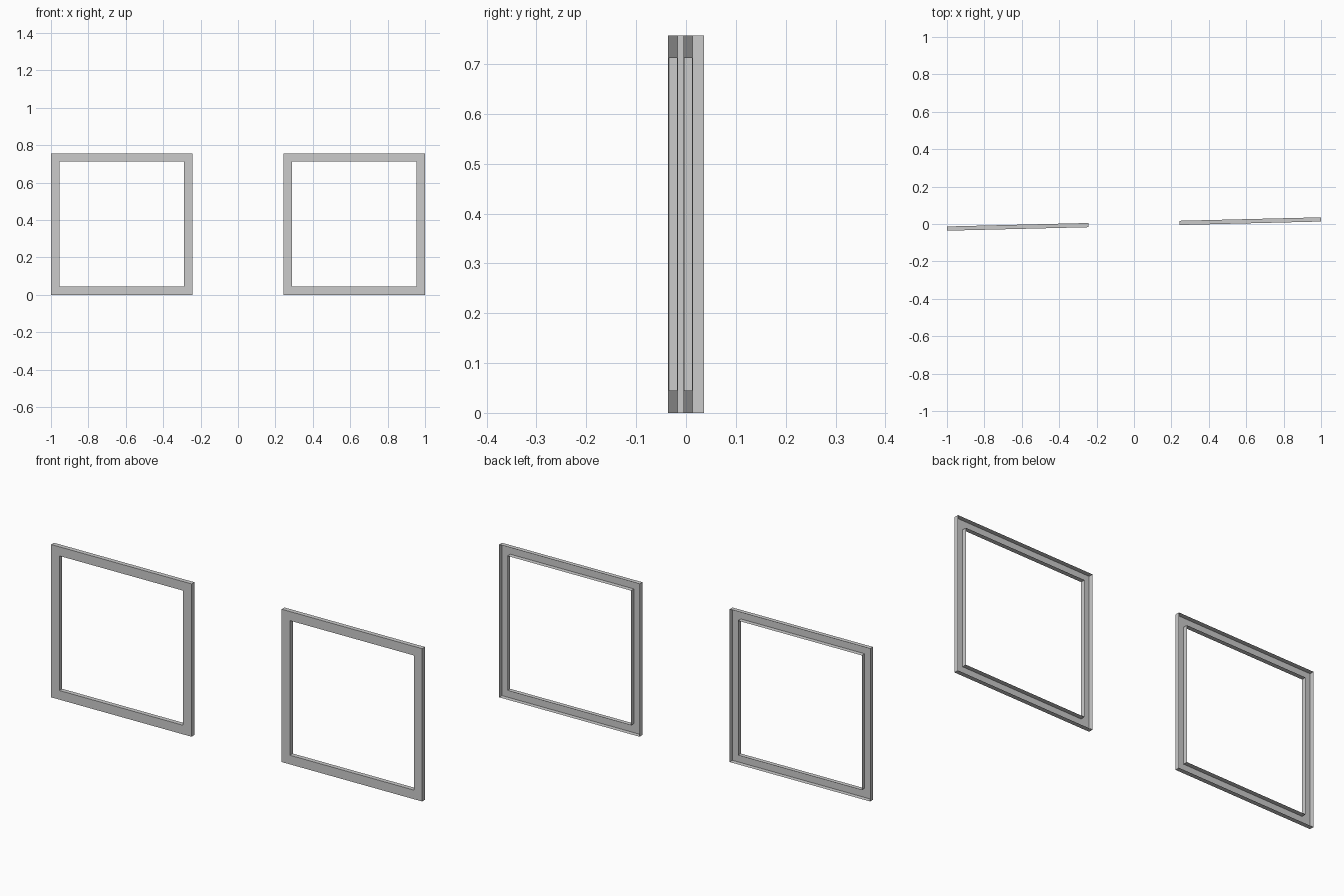
import bpy, math
from mathutils import Matrix

if "Cube" in bpy.data.objects:
    bpy.data.objects.remove(bpy.data.objects["Cube"])

W, RAIL, DEPTH = 0.757, 0.045, 0.0225   # outer size, rail width, depth
YAW = math.radians(1.4)                 # both frames lie on one slightly turned line


def square(inset, y):
    a, lo, hi = W / 2 - inset, inset, W - inset
    return [(-a, y, lo), (a, y, lo), (a, y, hi), (-a, y, hi)]


def channel_frame(name, x):
    # flat front ring with outer and inner walls, open at the back
    d = DEPTH / 2
    loops = [square(0, d), square(0, -d), square(RAIL, -d), square(RAIL, d)]
    verts = [v for loop in loops for v in loop]
    faces = []
    for r in range(3):
        for i in range(4):
            j = (i + 1) % 4
            faces.append((r * 4 + i, (r + 1) * 4 + i, (r + 1) * 4 + j, r * 4 + j))
    mesh = bpy.data.meshes.new(name)
    mesh.from_pydata(verts, [], faces)
    mesh.flip_normals()
    mesh.update()
    # make sure the front ring faces -y
    if mesh.polygons[4].normal.y > 0:
        mesh.flip_normals()
    obj = bpy.data.objects.new(name, mesh)
    bpy.context.collection.objects.link(obj)
    obj.matrix_world = Matrix.Rotation(YAW, 4, 'Z') @ Matrix.Translation((x, 0, 0))
    return obj


# the pair of window frames
channel_frame("left_frame", -0.6215)
channel_frame("right_frame", 0.6215)
